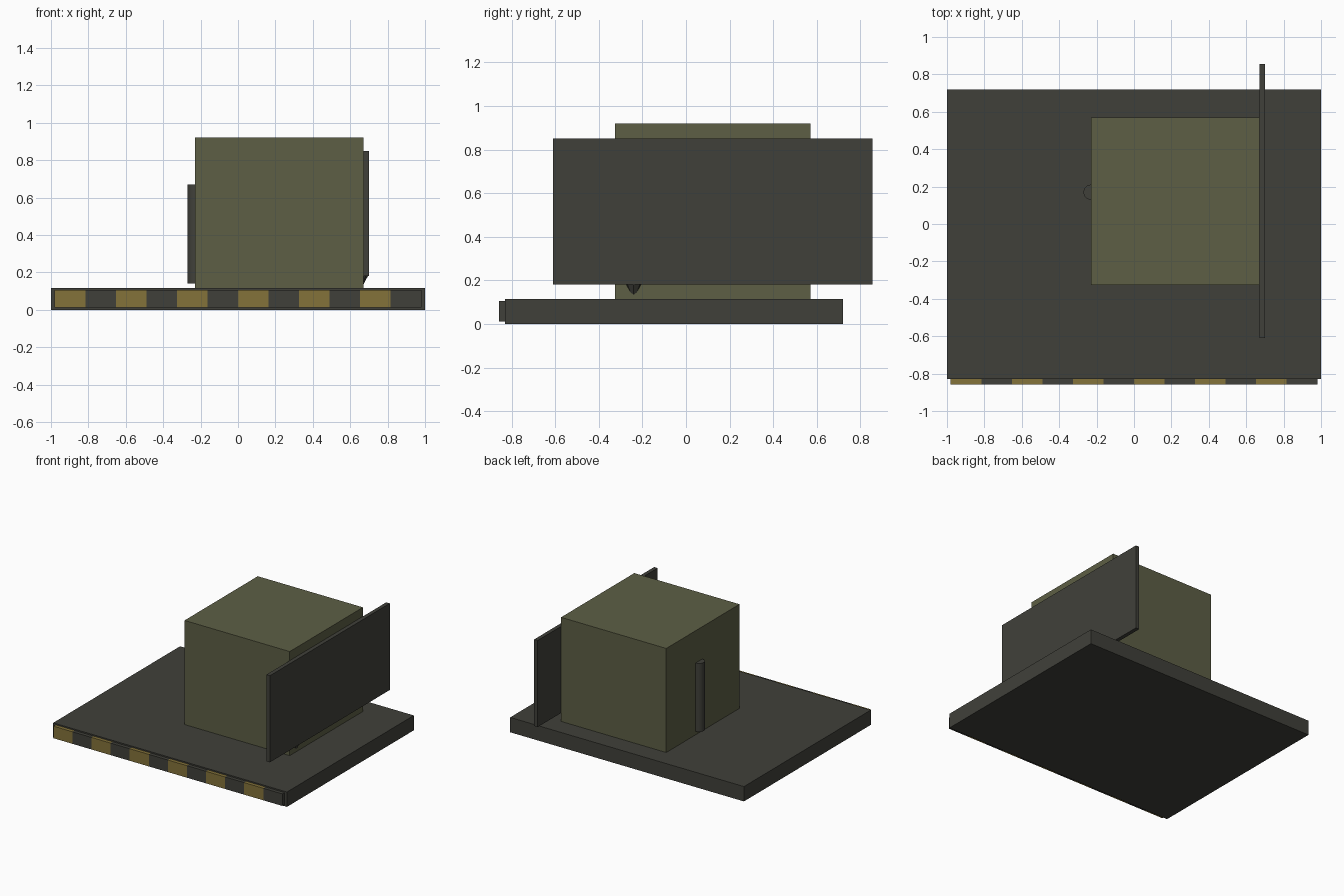
import bpy
import bmesh
import math
from mathutils import Matrix

cube = bpy.data.objects.get("Cube")
if cube:
    bpy.data.objects.remove(cube, do_unlink=True)


def make_material(name, rgb):
    mat = bpy.data.materials.new(name)
    mat.use_nodes = True
    mat.diffuse_color = (*rgb, 1)
    mat.node_tree.nodes["Principled BSDF"].inputs["Base Color"].default_value = (*rgb, 1)
    return mat


dark = make_material("dark_grey", (0.051, 0.051, 0.042))
olive = make_material("olive", (0.109, 0.113, 0.059))
yellow = make_material("hazard_yellow", (0.23, 0.17, 0.042))


def finish(name, bm, mat):
    mesh = bpy.data.meshes.new(name)
    bmesh.ops.recalc_face_normals(bm, faces=bm.faces)
    bm.to_mesh(mesh)
    bm.free()
    mesh.materials.append(mat)
    obj = bpy.data.objects.new(name, mesh)
    bpy.context.collection.objects.link(obj)
    return obj


def box(name, low, high, mat):
    bm = bmesh.new()
    bmesh.ops.create_cube(bm, size=1)
    for v in bm.verts:
        v.co = [lo if c < 0 else hi for c, lo, hi in zip(v.co, low, high)]
    return finish(name, bm, mat)


def spike(name, centre, r_low, r_high, height, sides, mat):
    bm = bmesh.new()
    bmesh.ops.create_cone(bm, cap_ends=True, segments=sides, radius1=r_low,
                          radius2=r_high, depth=height,
                          matrix=Matrix.Translation(centre))
    return finish(name, bm, mat)


# Platform and the block standing on it
box("platform", (-1, -0.83, 0), (1, 0.72, 0.115), dark)
box("main_block", (-0.23, -0.325, 0.115), (0.67, 0.57, 0.92), olive)

# Hazard strip along the front edge, in alternating colours
count = 12
width = 1.96 / count
for i in range(count):
    x = -0.98 + i * width
    box(f"hazard_strip_{i + 1}", (x, -0.857, 0.012), (x + width, -0.83, 0.105),
        dark if i % 2 else yellow)

# Side panel with its small pointed bracket
box("side_panel", (0.67, -0.61, 0.18), (0.70, 0.855, 0.85), dark)
spike("panel_bracket", (0.655, -0.24, 0.15), 0.005, 0.042, 0.07, 8, dark)

# Pipe half sunk into the opposite wall
pipe = spike("wall_pipe", (-0.23, 0.17, 0.405), 0.041, 0.041, 0.53, 12, dark)
bpy.context.view_layer.objects.active = pipe
pipe.select_set(True)
bpy.ops.object.shade_smooth_by_angle(angle=math.radians(40))
